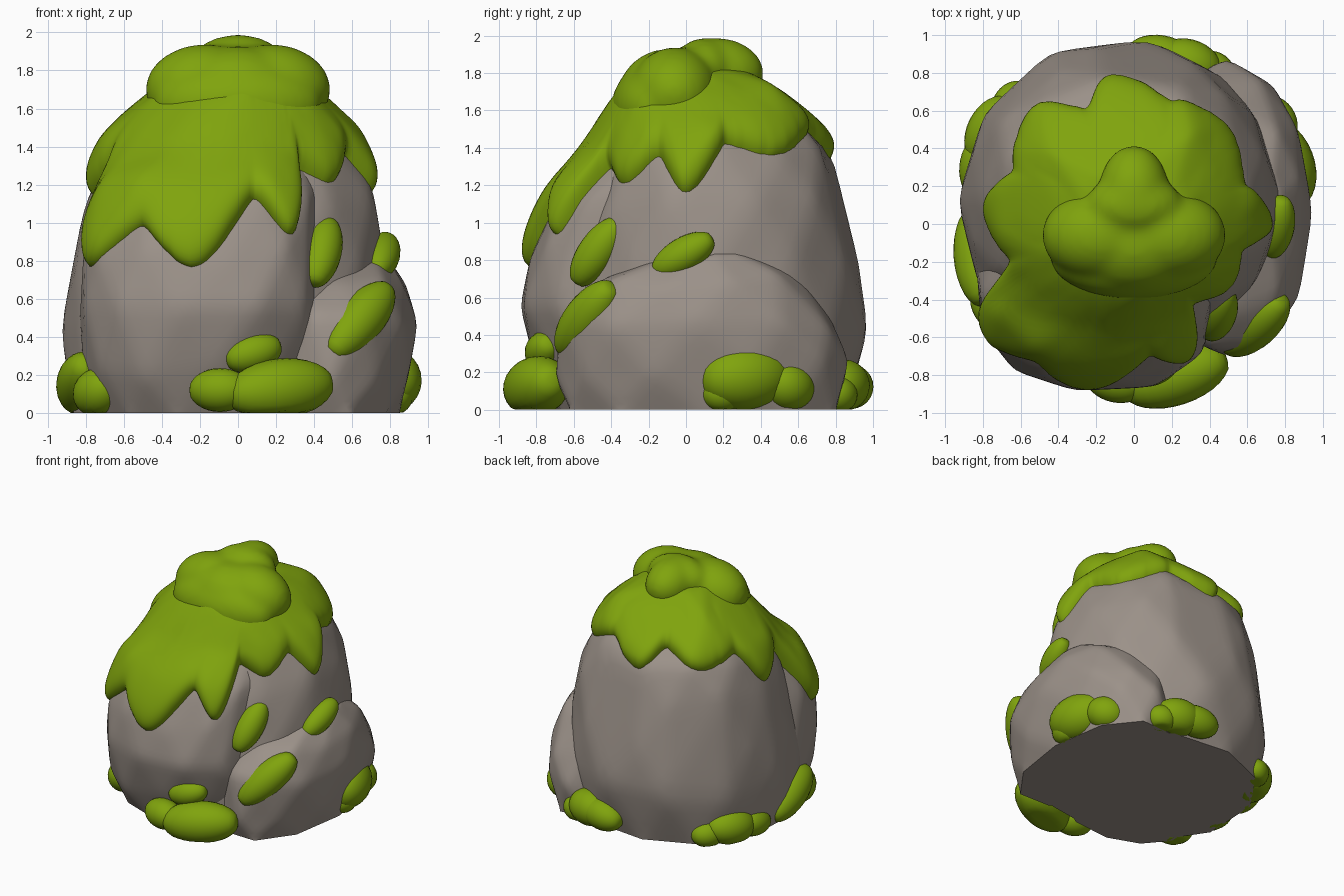
import bpy, bmesh, math, random
from mathutils import Vector
from mathutils.bvhtree import BVHTree

if "Cube" in bpy.data.objects:
    bpy.data.objects.remove(bpy.data.objects["Cube"])

random.seed(4)


def material(name, rgb):
    m = bpy.data.materials.new(name)
    m.diffuse_color = (*rgb, 1)
    m.use_nodes = True
    m.node_tree.nodes["Principled BSDF"].inputs["Base Color"].default_value = m.diffuse_color
    return m


STONE = material("warm_grey_stone", (0.33, 0.285, 0.25))
MOSS = material("moss_green", (0.215, 0.37, 0.004))


def finish(bm, name, mat, angle=180):
    bmesh.ops.recalc_face_normals(bm, faces=bm.faces)
    me = bpy.data.meshes.new(name)
    bm.to_mesh(me)
    bm.free()
    me.materials.append(mat)
    for p in me.polygons:
        p.use_smooth = True
    if angle < 180:
        me.set_sharp_from_angle(angle=math.radians(angle))
    ob = bpy.data.objects.new(name, me)
    bpy.context.collection.objects.link(ob)
    return ob


trees = []


def rock(name, rings, sides=11, jitter=0.025, power=0.93):
    """Softened convex boulder from rings of (z, x0, x1, y0, y1)."""
    bm = bmesh.new()
    for k, (z, x0, x1, y0, y1) in enumerate(rings):
        for i in range(sides):
            a = 2 * math.pi * (i + 0.5 * (k % 2)) / sides
            c, s = math.cos(a), math.sin(a)
            f = 1.025 + random.uniform(-jitter, jitter)
            x = (x0 + x1) / 2 + (x1 - x0) / 2 * f * math.copysign(abs(c) ** power, c)
            y = (y0 + y1) / 2 + (y1 - y0) / 2 * f * math.copysign(abs(s) ** power, s)
            dz = random.uniform(-0.05, 0.05) if 0 < k < len(rings) - 1 else 0
            bm.verts.new((x, y, z + dz))
    bmesh.ops.convex_hull(bm, input=bm.verts)
    bmesh.ops.delete(bm, geom=[v for v in bm.verts if not v.link_faces], context='VERTS')
    bmesh.ops.dissolve_limit(bm, angle_limit=math.radians(10), verts=bm.verts, edges=bm.edges)
    bmesh.ops.triangulate(bm, faces=bm.faces)
    bmesh.ops.subdivide_edges(bm, edges=bm.edges, cuts=5, use_grid_fill=True)
    for _ in range(2):
        bmesh.ops.smooth_vert(bm, verts=[v for v in bm.verts if v.co.z > 0.005], factor=0.5,
                              use_axis_x=True, use_axis_y=True, use_axis_z=True)
    trees.append(BVHTree.FromBMesh(bm))
    return finish(bm, name, STONE, 50)


# Three overlapping boulders
rock("main_boulder", [
    (0, -.86, .72, -.66, .86), (.40, -.91, .77, -.70, .95), (.75, -.87, .75, -.64, .91),
    (1.12, -.81, .72, -.56, .85), (1.40, -.68, .58, -.47, .76),
    (1.60, -.48, .43, -.34, .55), (1.73, -.25, .24, -.16, .28)])
rock("front_boulder", [
    (0, -.72, .26, -.69, .1), (.22, -.80, .38, -.80, .1), (.52, -.83, .44, -.89, .1),
    (.85, -.80, .43, -.83, .1), (1.15, -.66, .43, -.69, .1), (1.33, -.46, .34, -.50, .05)], power=0.88)
rock("right_boulder", [
    (0, .05, .84, -.62, .82), (.22, .08, .90, -.68, .86), (.48, .12, .93, -.66, .78),
    (.68, .20, .89, -.46, .58), (.84, .35, .77, -.08, .34)], sides=10)

# Lower moss border: azimuth in degrees and height, alternating drips and gaps
EDGE = [(0, 1.16), (19, 1.43), (42, 1.36), (73, 1.5), (97, 1.34), (112, 1.5), (135, 1.37),
        (157, 1.43), (175, 1.15), (197, 1.32), (214, .76), (235, 1.0), (254, .76), (277, 1.15),
        (292, .93), (306, 1.30), (326, 1.21), (346, 1.37), (360, 1.16)]


def edge_height(deg):
    """Broad round drip tips with narrower gaps between them."""
    for (a0, h0), (a1, h1) in zip(EDGE, EDGE[1:]):
        if a0 <= deg <= a1:
            t = (deg - a0) / (a1 - a0)
            tip, gap = (h0, h1) if h0 < h1 else (h1, h0)
            s = t if h0 < h1 else 1 - t
            blend = 0.75 * s * s * (3 - 2 * s) + 0.25 * (1 - math.sqrt(1 - s ** 2.5))
            return tip + (gap - tip) * blend


CORE = Vector((0, 0, 0.6))


def stone_distance(az, el):
    """Direction from the core and distance to the outermost stone along it."""
    d = Vector((math.cos(az) * math.cos(el), math.sin(az) * math.cos(el), math.sin(el)))
    hits = [t.ray_cast(CORE + d * 4, -d) for t in trees]
    return d, 4 - min(h[3] for h in hits if h[0] is not None)


def draped(az, el, offset):
    """Point over the stone, bridging hollows between boulders."""
    d, r = stone_distance(az, el)
    w = 0.12
    k = w / max(math.cos(el), 0.3)
    near = [stone_distance(az + a, el + e)[1] for a, e in ((k, 0), (-k, 0), (0, w), (0, -w))]
    return CORE + d * (max(r, sum(near) / 4) + offset)


# Draped moss cap with a rounded, dripping rim
def moss_cap(columns=220, rows=28):
    bm = bmesh.new()
    top = bm.verts.new(draped(0, math.pi / 2, 0.09))
    grid = []
    for i in range(columns):
        deg = 360 * i / columns
        az, goal = math.radians(deg), edge_height(deg)
        el = math.radians(85)
        while el > 0:
            d, r = stone_distance(az, el)
            if CORE.z + d.z * r <= goal:
                break
            el -= math.radians(0.6)
        col = []
        for j in range(1, rows + 1):
            t = 1 - (1 - j / rows) ** 1.5
            col.append(bm.verts.new(draped(az, math.pi / 2 + (el - math.pi / 2) * t,
                                           0.125 * math.sqrt(1 - t ** 12) - 0.03)))
        d, r = stone_distance(az, el)
        col.append(bm.verts.new(CORE + d * (r - 0.08)))
        grid.append(col)
    for i in range(columns):
        a, b = grid[i], grid[(i + 1) % columns]
        bm.faces.new((top, a[0], b[0]))
        for j in range(rows):
            bm.faces.new((a[j], a[j + 1], b[j + 1], b[j]))
    ob = finish(bm, "moss_cap", MOSS)
    m = ob.modifiers.new("soften", 'SMOOTH')
    m.factor, m.iterations = 0.5, 4


moss_cap()


def add_blob(bm, p0, p1, r):
    """Ellipsoid stretched from p0 to p1, clipped flat at the ground."""
    p0, p1 = Vector(p0), Vector(p1)
    rot = (p1 - p0).to_track_quat('Z', 'Y')
    half = (p1 - p0).length / 2
    for v in bmesh.ops.create_uvsphere(bm, u_segments=24, v_segments=16, radius=r)['verts']:
        z = v.co.z
        v.co.z += half * math.copysign(min(1, abs(z) / r * 1.08), z)
        v.co = rot @ v.co + (p0 + p1) / 2
        v.co.z = max(v.co.z, 0)


def clump(name, blobs, voxel=0):
    bm = bmesh.new()
    for b in blobs:
        add_blob(bm, *b)
    ob = finish(bm, name, MOSS)
    if voxel:
        m = ob.modifiers.new("merge", 'REMESH')
        m.mode, m.voxel_size, m.use_smooth_shade = 'VOXEL', voxel, True
        s = ob.modifiers.new("soften", 'SMOOTH')
        s.factor, s.iterations = 0.5, 12


# Crown moss: broad lobes running into the cap, plus a back knob
clump("moss_crown", [
    ((-.25, -.06, 1.70), (-.12, -.06, 1.71), .235), ((.12, -.06, 1.71), (.25, -.06, 1.70), .235),
    ((-.08, -.10, 1.66), (.08, -.10, 1.66), .27), ((-.2, -.16, 1.62), (.2, -.16, 1.62), .24),
    ((-.18, 0, 1.74), (.18, 0, 1.74), .19),
    ((0, .12, 1.81), (0, .23, 1.80), .185), ((-.08, .10, 1.82), (.08, .10, 1.82), .17)], voxel=0.024)

# Oval moss patches on the right-hand stone
clump("moss_patch_upper", [((.42, -.53, .76), (.46, -.41, .93), .105)])
clump("moss_patch_lower", [((.56, -.60, .39), (.72, -.46, .58), .125)])
clump("moss_patch_side", [((.74, -.09, .78), (.77, .06, .87), .095)])

# Moss clumps around the base
clump("front_base_moss", [
    ((.10, -.84, .11), (.34, -.76, .14), .16), ((-.14, -.82, .12), (-.05, -.84, .12), .115),
    ((.03, -.77, .30), (.13, -.75, .33), .10)])
clump("left_base_moss", [
    ((-.83, -.04, .10), (-.81, -.30, .21), .135), ((-.75, -.40, .10), (-.72, -.45, .12), .125)])
clump("back_left_base_moss", [
    ((-.83, .24, .08), (-.82, .36, .10), .10), ((-.77, .44, .11), (-.72, .54, .12), .14),
    ((-.66, .62, .08), (-.63, .66, .08), .10)])
clump("back_base_moss", [
    ((.08, .89, .12), (.20, .87, .13), .12), ((.24, .85, .13), (.32, .83, .13), .14),
    ((.40, .82, .08), (.43, .81, .08), .10)])
clump("right_base_moss", [
    ((.80, .25, .17), (.75, .38, .18), .18), ((.82, .18, .09), (.82, .21, .09), .10),
    ((.74, .53, .13), (.71, .56, .12), .13)])
